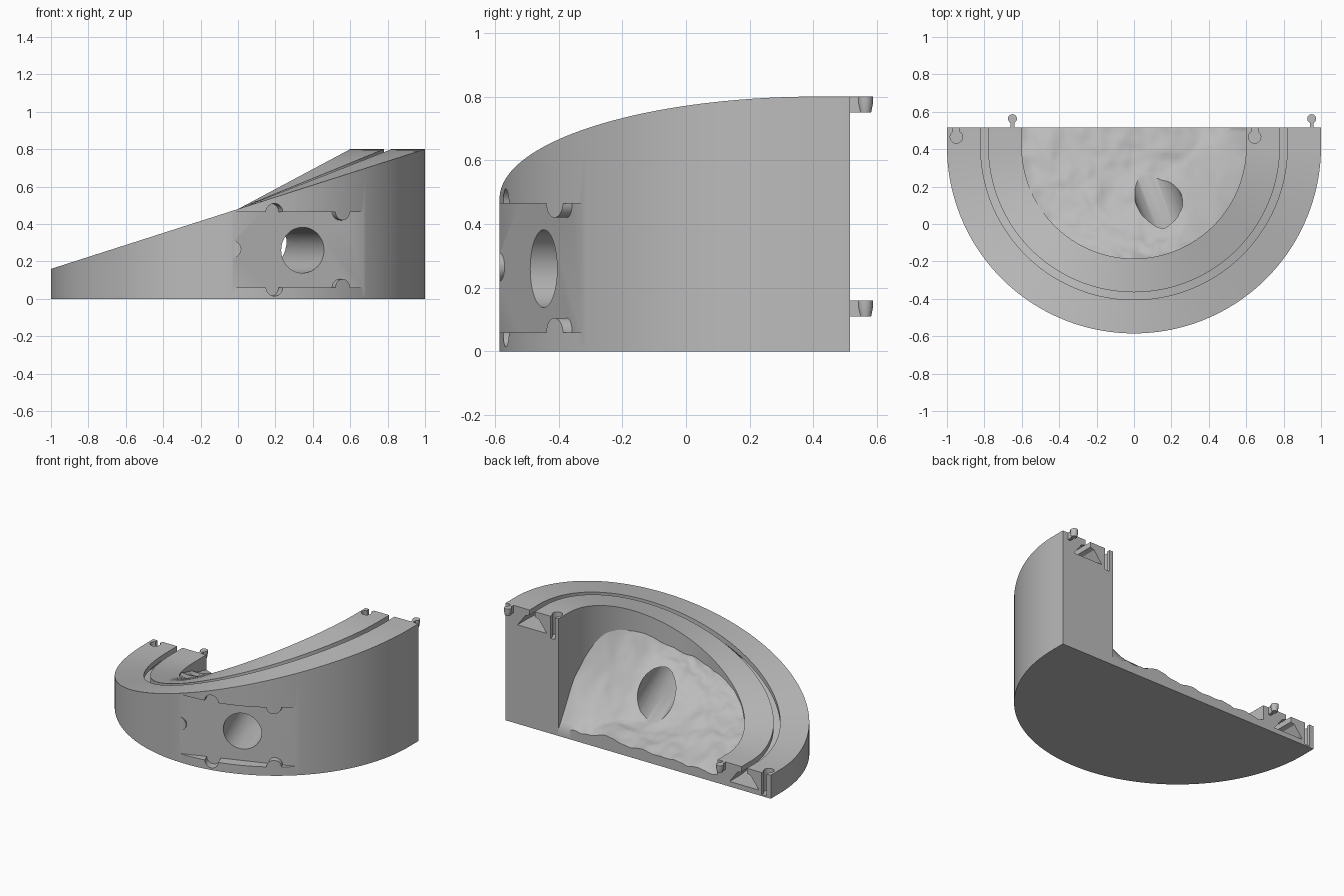
import bpy, bmesh, math
from mathutils import Vector, noise

if "Cube" in bpy.data.objects:
    bpy.data.objects.remove(bpy.data.objects["Cube"])

CY, BACK = 0.415, 0.515          # arc centre and rear face
INNER, OUTER = 0.6, 1.0

grey = bpy.data.materials.new("plain grey")
grey.use_nodes = True
grey.diffuse_color = (0.5, 0.5, 0.5, 1)
grey.node_tree.nodes["Principled BSDF"].inputs["Base Color"].default_value = grey.diffuse_color


def finish(name, bm):
    bmesh.ops.recalc_face_normals(bm, faces=bm.faces)
    mesh = bpy.data.meshes.new(name)
    bm.to_mesh(mesh)
    bm.free()
    mesh.materials.append(grey)
    obj = bpy.data.objects.new(name, mesh)
    bpy.context.collection.objects.link(obj)
    return obj


def loft(name, rings):
    """Closed solid through a row of matching outlines."""
    bm = bmesh.new()
    rows = [[bm.verts.new(p) for p in ring] for ring in rings]
    n = len(rows[0])
    for a, b in zip(rows, rows[1:]):
        for i in range(n):
            j = (i + 1) % n
            bm.faces.new((a[i], a[j], b[j], b[i]))
    bm.faces.new(rows[0])
    bm.faces.new(rows[-1])
    return finish(name, bm)


def arc(cx, cy, r, start, end, n=16):
    angles = [math.radians(start + (end - start) * i / n) for i in range(n + 1)]
    return [(cx + r * math.cos(a), cy + r * math.sin(a)) for a in angles]


def cut(target, cutter):
    cutter.hide_render = True
    mod = target.modifiers.new("cut", 'BOOLEAN')
    mod.operation, mod.object, mod.solver = 'DIFFERENCE', cutter, 'EXACT'
    bpy.ops.object.select_all(action='DESELECT')
    bpy.context.view_layer.objects.active = target
    target.select_set(True)
    bpy.ops.object.modifier_apply(modifier=mod.name)


def smooth(obj, degrees):
    bpy.ops.object.select_all(action='DESELECT')
    bpy.context.view_layer.objects.active = obj
    obj.select_set(True)
    bpy.ops.object.shade_smooth_by_angle(angle=math.radians(degrees))


def ramp(cos_angle):
    return 0.48 + 0.32 * cos_angle


# Sloping half ring with an undercut channel below a narrow slot
def ring_section(angle, shift):
    c, s = math.cos(angle), math.sin(angle)
    h = ramp(c)
    half = [(OUTER, 0), (OUTER, h), (0.82, h), (0.82, h - 0.035),
            (0.85, h - 0.045), (0.91, h - 0.125)]
    profile = half + [(1.6 - r, z) for r, z in reversed(half)]
    return [(r * c, CY - r * s + shift, z) for r, z in profile]


steps = 96
sections = [ring_section(math.pi * i / steps, 0) for i in range(steps + 1)]
sections = [ring_section(0, BACK - CY)] + sections + [ring_section(math.pi, BACK - CY)]
ring = loft("sloping_ring", sections)


# Uneven floor inside the ring
def floor_height(x, y):
    d = BACK - y
    z = 0.06 + d * (0.45 + 0.25 * x + 5 * max(0, x) ** 3)
    z += 0.05 * math.sin((d - 0.4) * 9) * math.exp(-12 * (x - 0.15) ** 2)
    z += 0.025 * noise.fractal(Vector((x * 6, y * 6, 3)), 1.0, 2.0, 3)
    c = x / max(0.001, math.hypot(x, min(0, y - CY)))
    return max(0.03, min(z, ramp(c) - 0.004))


bm = bmesh.new()
rows, cols, reach = 44, 64, INNER + 0.002
stations = []
for i in range(rows + 1):
    a = 0.02 + (math.pi / 2 - 0.02) * i / rows
    stations.append((CY - reach * math.cos(a), reach * math.sin(a)))
stations += [(CY + (BACK - CY) * k / 4, reach) for k in range(1, 5)]
grid = []
for y, w in stations:
    xs = [w * (2 * j / cols - 1) for j in range(cols + 1)]
    grid.append([bm.verts.new((x, y, floor_height(x, y))) for x in xs])
for a, b in zip(grid, grid[1:]):
    for j in range(cols):
        bm.faces.new((a[j], a[j + 1], b[j + 1], b[j]))
extruded = bmesh.ops.extrude_face_region(bm, geom=bm.faces[:], use_keep_orig=True)
for item in extruded["geom"]:
    if isinstance(item, bmesh.types.BMVert):
        item.co.z = 0
basin = finish("uneven_floor", bm)

# Flat front panel cut along a chord, with rounded tabs on its edges
start, end = Vector((-0.03, -0.585, 0)), Vector((0.67, -0.327, 0))
along = (end - start).normalized()
outward = Vector((along.y, -along.x, 0))
length = (end - start).length


def panel_prism(name, outline, near, far):
    return loft(name, [[start + along * u + outward * n + Vector((0, 0, z))
                        for u, z in outline] for n in (near, far)])


low, high, tab = 0.06, 0.465, 0.045
outline = [(0, low)] + arc(0.218, low, tab, 180, 360) + arc(0.613, low, tab, 180, 0)
outline += [(length + 0.02, low), (length + 0.02, high)]
outline += arc(0.613, high, tab, 0, -180) + arc(0.218, high, tab, 0, 180)
outline += [(0, high)] + arc(0, 0.265, tab, 90, -90)
pocket = panel_prism("panel_cutter", outline, 0, 0.2)

# Round tunnel from the panel through to the floor
tunnel = panel_prism("tunnel_cutter", arc(0.4, 0.26, 0.122, 0, 352.5, 47), -0.96, 0.2)

cutters = [pocket, tunnel]
cut(ring, pocket)
cut(ring, tunnel)
cut(basin, tunnel)

# Keyhole sockets in the two rear faces
for x, top in ((-0.95, 0.16), (0.645, 0.8)):
    keyhole = [(x + 0.018, 0.56)] + arc(x, 0.465, 0.033, 57, -237, 24) + [(x - 0.018, 0.56)]
    socket = loft("socket_cutter", [[(px, py, z) for px, py in keyhole]
                                    for z in (top - 0.15, top + 0.1)])
    cut(ring, socket)
    cutters.append(socket)

for cutter in cutters:
    bpy.data.objects.remove(cutter)

# Tapered pegs on short necks
for side, x, top in (("right", -0.65, 0.16), ("left", 0.95, 0.8)):
    levels = ((top - 0.05, 0.018), (top - 0.02, 0.024), (top, 0.024))
    peg = loft(side + "_peg", [[(px, py, z) for px, py in arc(x, 0.563, r, 0, 345, 23)]
                               for z, r in levels])
    smooth(peg, 30)
    neck = [(x - 0.01, 0.51), (x + 0.01, 0.51), (x + 0.01, 0.56), (x - 0.01, 0.56)]
    loft(side + "_peg_neck", [[(px, py, z) for px, py in neck] for z in (top - 0.05, top)])

smooth(ring, 30)
smooth(basin, 40)
